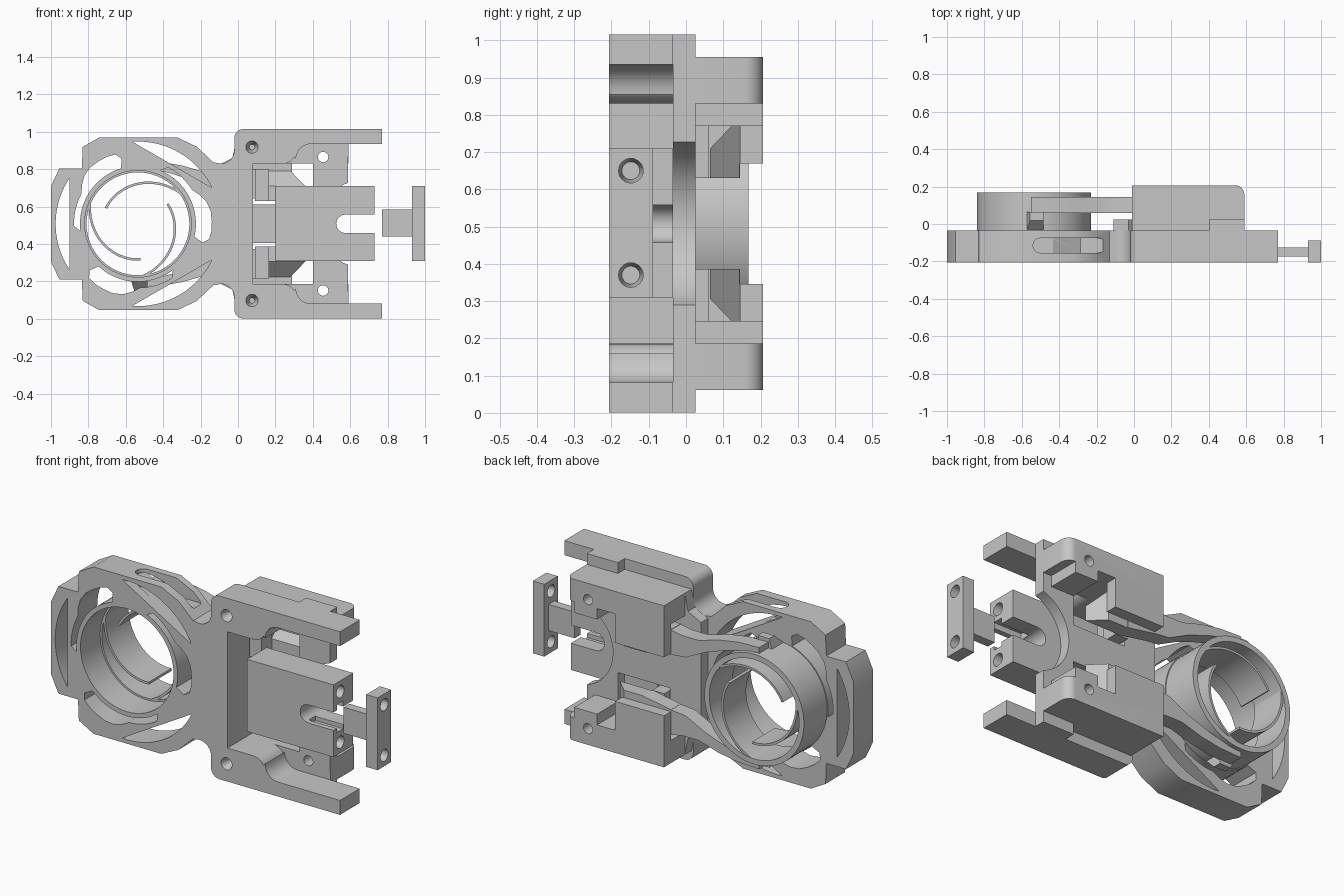
import bpy, bmesh
from math import pi, sin, cos, radians, degrees, acos

cube = bpy.data.objects.get("Cube")
if cube:
    bpy.data.objects.remove(cube, do_unlink=True)

grey = bpy.data.materials.new("plain grey")
grey.use_nodes = True
grey.diffuse_color = (0.57, 0.57, 0.57, 1)
grey.node_tree.nodes["Principled BSDF"].inputs["Base Color"].default_value = (0.57, 0.57, 0.57, 1)

MID = 0.508           # height of the symmetry plane
CX = -0.535           # ring centre
ALONG_X, ALONG_Y = (0, pi / 2, 0), (pi / 2, 0, 0)


def keep(pts):
    return pts


def flip(pts):
    return [(x, 2 * MID - z) for x, z in reversed(pts)]


def rect(x0, x1, z0, z1):
    return [(x0, z0), (x1, z0), (x1, z1), (x0, z1)]


def arc(cx, cz, r, a0, a1, n=8):
    return [(cx + r * cos(radians(a0 + (a1 - a0) * i / n)),
             cz + r * sin(radians(a0 + (a1 - a0) * i / n))) for i in range(n + 1)]


def circle(cx, cz, r, n=24):
    return arc(cx, cz, r, 0, 360, n)[:-1]


def polar(pts, turn=0):
    return [(CX + r * cos(radians(a + turn)), MID + r * sin(radians(a + turn))) for a, r in pts]


def activate(ob):
    bpy.ops.object.select_all(action='DESELECT')
    ob.select_set(True)
    bpy.context.view_layer.objects.active = ob


def prism(name, loops, lo, hi, axis='y'):
    """Extrude a flat outline with holes along y (x,z outline) or z (x,y outline)."""
    cu = bpy.data.curves.new(name, 'CURVE')
    cu.dimensions = '2D'
    cu.fill_mode = 'BOTH'
    cu.extrude = (hi - lo) / 2
    for loop in loops:
        sp = cu.splines.new('POLY')
        sp.points.add(len(loop) - 1)
        for p, (a, b) in zip(sp.points, loop):
            p.co = (a, b, 0, 1)
        sp.use_cyclic_u = True
    ob = bpy.data.objects.new(name, cu)
    bpy.context.collection.objects.link(ob)
    mid = (lo + hi) / 2
    if axis == 'y':
        ob.rotation_euler.x = pi / 2
        ob.location.y = mid
    else:
        ob.location.z = mid
    activate(ob)
    bpy.ops.object.convert(target='MESH')
    ob = bpy.context.object
    bpy.ops.object.transform_apply(location=True, rotation=True, scale=True)
    bm = bmesh.new()
    bm.from_mesh(ob.data)
    bmesh.ops.remove_doubles(bm, verts=bm.verts, dist=1e-5)
    bmesh.ops.recalc_face_normals(bm, faces=bm.faces)
    bm.to_mesh(ob.data)
    bm.free()
    ob.data.materials.clear()
    ob.data.materials.append(grey)
    bpy.ops.object.shade_smooth_by_angle(angle=radians(30))
    return ob


def cut(ob, cutter):
    cutter.hide_render = True
    m = ob.modifiers.new("cut", 'BOOLEAN')
    m.object = cutter
    m.solver = 'EXACT'
    activate(ob)
    bpy.ops.object.modifier_apply(modifier=m.name)
    bpy.data.objects.remove(cutter, do_unlink=True)
    bpy.ops.object.shade_smooth_by_angle(angle=radians(30))


def drill(tip, mouth, depth, loc, rot):
    bpy.ops.mesh.primitive_cone_add(vertices=24, radius1=tip, radius2=mouth, depth=depth,
                                    location=loc, rotation=rot)
    return bpy.context.object


def slope(ob, point, normal):
    """Trim away everything on the normal's side of a plane."""
    bm = bmesh.new()
    bm.from_mesh(ob.data)
    geom = bm.verts[:] + bm.edges[:] + bm.faces[:]
    res = bmesh.ops.bisect_plane(bm, geom=geom, plane_co=point, plane_no=normal, clear_outer=True)
    rim = [e for e in res["geom_cut"] if isinstance(e, bmesh.types.BMEdge)]
    bmesh.ops.edgeloop_fill(bm, edges=rim)
    bmesh.ops.recalc_face_normals(bm, faces=bm.faces)
    for face in bm.faces:
        face.smooth = False
    bm.to_mesh(ob.data)
    bm.free()


# Front frame: octagonal ring housing, neck and two fork arms
upper = [(-1, 0.71), (-0.955, 0.805), (-0.835, 0.805), (-0.83, 0.92), (-0.74, 0.97),
         (-0.325, 0.97), (-0.22, 0.92), (-0.13, 0.835)]
upper += arc(-0.09, 0.9, 0.07, 250, 360) + arc(0.03, 0.965, 0.05, 180, 90)
upper += [(0.77, 1.015), (0.77, 0.935), (0.40, 0.935)]
upper += arc(0.39, 0.855, 0.08, 100, 180, 6) + arc(0.24, 0.9, 0.07, -30, -90, 5)
upper += [(0.08, 0.83)]
frame_loops = [upper + flip(upper), circle(CX, MID, 0.285, 64)]
half = degrees(acos(0.365 / 0.44))
for k in range(3):
    turn = 120 * k
    # outer segment-shaped slot
    frame_loops.append(polar([(180 - half + 2 * half * i / 20, 0.44) for i in range(21)], turn))
    # flexure slot hugging the ring, widening at one end
    outer = [(104, 0.36), (108, 0.39), (115, 0.395), (122, 0.395), (130, 0.395), (138, 0.385), (145, 0.365)]
    outer += [(a, 0.342) for a in range(152, 187, 5)]
    inner = [(a, 0.31) for a in range(187, 103, -5)]
    frame_loops.append(polar(outer + inner, turn))
frame = prism("front_frame", frame_loops, -0.207, -0.035)
slot = arc(-0.5, -0.115, 0.04, 270, 90) + arc(-0.19, -0.115, 0.04, 90, -90)
cut(frame, prism("slot_cutter", [slot], 0.87, 1.1, 'z'))
for z in (0.918, 2 * MID - 0.918):
    cut(frame, drill(0.015, 0.034, 0.06, (0.075, -0.179, z), ALONG_Y))

# Back plate with jaw windows and a round bite on its free end
bite = arc(0.66, MID, 0.23, 108, 252, 24)
edge = [(-0.11, 0.82), (-0.03, 0.86), (-0.01, 0.955), (0.40, 0.955), (0.40, 1.015), (0.59, 1.015)]
plate_loops = [edge + bite + flip(edge)]
for side in (keep, flip):
    plate_loops += [side(rect(0.08, 0.40, 0.61, 0.83)), side(circle(0.455, 0.865, 0.028))]
prism("back_plate", plate_loops, -0.035, 0.025)

# Ring barrel with three spiral spring fins
prism("ring_barrel", [circle(CX, MID, 0.305, 64), circle(CX, MID, 0.275, 64)], -0.035, 0.168)
for k in range(3):
    spiral = [(154 - 124 * i / 24, 0.184 + 0.1 * (i / 24) ** 2.2) for i in range(25)]
    fin = spiral + [(a, r + 0.013) for a, r in reversed(spiral)]
    prism("spring_fin_%d" % (k + 1), [polar(fin, 120 * k)], -0.035, 0.165)

# Mirrored guides, jaws and arms
housing = [(-0.01, 0.025), (0.59, 0.025)] + arc(0.54, 0.157, 0.05, 0, 90) + [(-0.01, 0.207)]
wedge = [(0.16, 0.065), (0.36, 0.065), (0.28, 0.143), (0.16, 0.143)]
for side, f, up in (("upper", keep, 1), ("lower", flip, -1)):
    def height(z):
        return MID + up * (z - MID)

    def span(z0, z1):
        return sorted((height(z0), height(z1)))

    # guide housing with one rounded corner, foot and overhanging lip
    guide = prism(side + "_guide", [housing], *span(0.83, 0.955), 'z')
    cut(guide, drill(0.028, 0.028, 0.6, (0.455, 0.1, height(0.865)), ALONG_Y))
    prism(side + "_guide_foot", [f(rect(0.40, 0.54, 0.77, 0.83))], 0.025, 0.207)
    prism(side + "_guide_lip", [f(rect(-0.01, 0.29, 0.67, 0.83))], 0.145, 0.207)

    # sliding jaw with a wedge nose sloping two ways, and its guide block
    nose = prism(side + "_jaw_nose", [wedge], *span(0.63, 0.80), 'z')
    slope(nose, (0.2, 0.065, height(0.71)), (0, -0.72, up * 0.69))
    prism(side + "_jaw", [f([(-0.01, 0.66), (0.16, 0.63), (0.16, 0.80), (-0.01, 0.80)])], 0.06, 0.145)
    prism(side + "_jaw_block", [f(rect(0.09, 0.165, 0.63, 0.80))], -0.03, 0.06)

    # arm reaching back to the ring, with a small end clip
    prism(side + "_arm", [f([(0, 0.80), (0, 0.66), (-0.1, 0.67), (-0.22, 0.73), (-0.35, 0.775), (-0.45, 0.80),
                             (-0.55, 0.81), (-0.55, 0.845), (-0.42, 0.84), (-0.3, 0.82), (-0.18, 0.785),
                             (-0.08, 0.785)])], 0.06, 0.145)
    clip = prism(side + "_arm_clip", [f([(-0.575, 0.80), (-0.485, 0.80), (-0.485, 0.865), (-0.555, 0.865)])],
                 -0.03, 0.065)
    slope(clip, (CX, -0.03, height(0.815)), (0, -0.7, up * 0.7))

# Central slider block with rounded notch, shaft groove and two screw holes
notch = arc(0.575, MID, 0.05, 90, 270)
block = prism("slider_block", [[(0.73, 0.71), (0.73, MID + 0.05)] + notch +
                               [(0.73, MID - 0.05), (0.73, 0.31), (0.2, 0.31), (0.2, 0.71)]], -0.207, -0.035)
cut(block, prism("groove_cutter", [rect(0.56, 0.8, 0.435, 0.59)], -0.178, -0.122))
# Push handle: shaft and drilled end bar
prism("handle_shaft", [rect(0.77, 0.94, 0.44, 0.585)], -0.175, -0.125)
bar = prism("handle_bar", [rect(0.93, 1.0, 0.31, 0.71)], -0.207, -0.088)
for z in (0.37, 0.65):
    cut(block, drill(0.024, 0.034, 0.1, (0.682, -0.148, z), ALONG_X))
    cut(bar, drill(0.033, 0.033, 0.2, (0.965, -0.148, z), ALONG_X))
bpy.ops.object.select_all(action='DESELECT')
